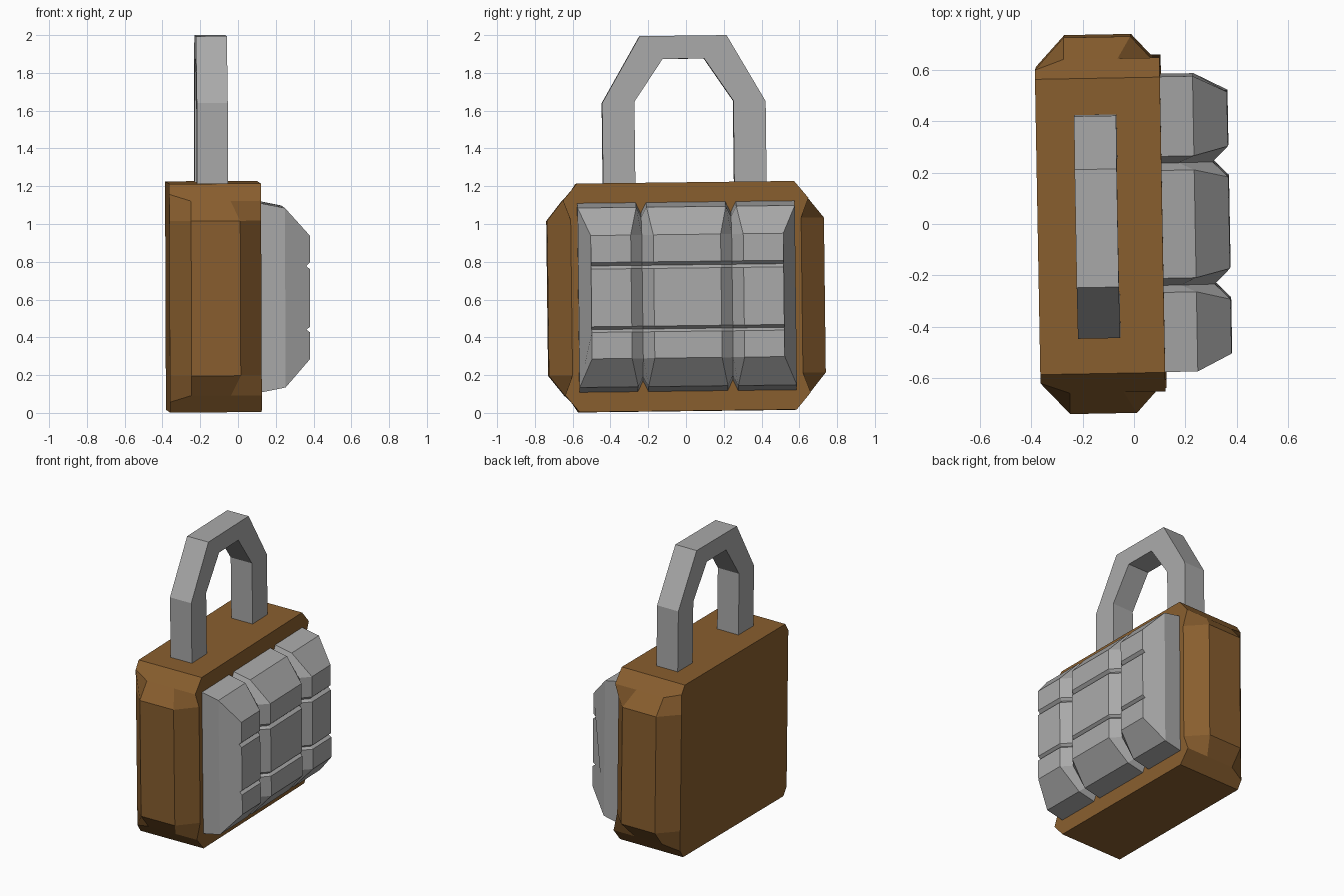
import bpy, bmesh
from mathutils import Euler, Vector

if "Cube" in bpy.data.objects:
    bpy.data.objects.remove(bpy.data.objects["Cube"])

# The whole padlock leans very slightly
ROT = Euler((0.012, -0.004, 0.018)).to_matrix()
PIVOT = Vector((-0.13, 0, 0.615))


def material(name, rgb):
    m = bpy.data.materials.new(name)
    m.diffuse_color = (*rgb, 1)
    m.use_nodes = True
    m.node_tree.nodes["Principled BSDF"].inputs["Base Color"].default_value = m.diffuse_color
    return m


def finish(bm, name, mat):
    bmesh.ops.remove_doubles(bm, verts=bm.verts, dist=0.0005)
    bmesh.ops.dissolve_degenerate(bm, edges=bm.edges, dist=0.0005)
    bmesh.ops.recalc_face_normals(bm, faces=bm.faces)
    for v in bm.verts:
        v.co = ROT @ (v.co - PIVOT) + PIVOT
    me = bpy.data.meshes.new(name)
    bm.to_mesh(me)
    bm.free()
    me.materials.append(mat)
    ob = bpy.data.objects.new(name, me)
    bpy.context.collection.objects.link(ob)
    return ob


brown = material("brown", (0.25, 0.113, 0.028))
grey = material("grey", (0.40, 0.40, 0.40))

# Body: one quarter described around the pivot, mirrored in y and z
X, H = 0.243, 0.605
q = {
    "a": (-X, 0, H), "b": (X, 0, H), "c": (X, .575, H), "d": (-X, .575, H),
    "e": (-X, .61, .55), "j": (-.13, .65, .515), "k": (.08, .65, .515), "l": (X, .65, .515),
    "f": (-X, .61, .41), "g": (-.13, .733, .41), "h": (.13, .733, .41), "i": (X, .61, .41),
    "F": (-X, .61, 0), "G": (-.13, .733, 0), "I": (X, .61, 0), "K": (.13, .733, 0),
    "A": (-X, 0, 0), "B": (X, 0, 0),
}
faces = ["abcd", "dclkje", "jkhg", "klih", "ejgf", "fgGF", "ghKG", "hiIK", "bcliIB", "adefFA"]
bm = bmesh.new()
for sy in (1, -1):
    for sz in (1, -1):
        vs = {k: bm.verts.new(PIVOT + Vector((x, y * sy, z * sz))) for k, (x, y, z) in q.items()}
        for f in faces:
            bm.faces.new([vs[k] for k in f])
finish(bm, "lock_body", brown)

# Shackle: angular arch of square bar
half = [(.433, 1.15, .262, 1.15), (.433, 1.645, .262, 1.65), (.23, 1.997, .11, 1.875)]
arch = half + [(-a, b, -c, d) for a, b, c, d in reversed(half)]
bm = bmesh.new()
rings = []
for yo, zo, yi, zi in arch:
    rings.append([bm.verts.new(p) for p in (
        (-.222, yo, zo), (-.058, yo, zo), (-.058, yi, zi), (-.222, yi, zi))])
for r, s in zip(rings, rings[1:]):
    for i in range(4):
        bm.faces.new((r[i], r[(i + 1) % 4], s[(i + 1) % 4], s[i]))
bm.faces.new(rings[0])
bm.faces.new(rings[-1])
finish(bm, "shackle", grey)

# Dial panel: x-z profile with two notches, lofted along y with two V grooves
profile = [(.09, 1.12), (.24, 1.09), (.372, .943), (.372, .80), (.352, .782), (.372, .765),
           (.372, .46), (.352, .445), (.372, .43), (.372, .29), (.24, .14), (.09, .11)]


def end(x, z):
    return min(x, .24), min(max(z, .14), 1.09) if x < .3 else (1.09 if z > .615 else .14)


def groove(x, z):
    if z > 1:
        z -= .055
    elif z < .2:
        z += .055
    return (x - .06 if x > .1 else x), z


def full(x, z):
    return x, z


# each station: (y on the low ring, y on the raised face, profile rule)
side = [(.21, .178, full), (.238, .238, groove), (.265, .298, full), (.575, .51, full)]
stations = [(-a, -b, f) for a, b, f in reversed(side)] + side
bm = bmesh.new()
loops = []
for lo, hi, rule in stations:
    ring = []
    for x, z in profile:
        px, pz = rule(x, z)
        ring.append(bm.verts.new((px, hi if x > .3 else lo, pz)))
    loops.append(ring)
for r, s in zip(loops, loops[1:]):
    for i in range(len(r)):
        j = (i + 1) % len(r)
        bm.faces.new((r[i], r[j], s[j], s[i]))
# bevelled ends and upright end walls
for r in (loops[0], loops[-1]):
    bm.faces.new(r[1:-1])
    bm.faces.new((r[0], r[1], r[-2], r[-1]))
finish(bm, "dial_panel", grey)
